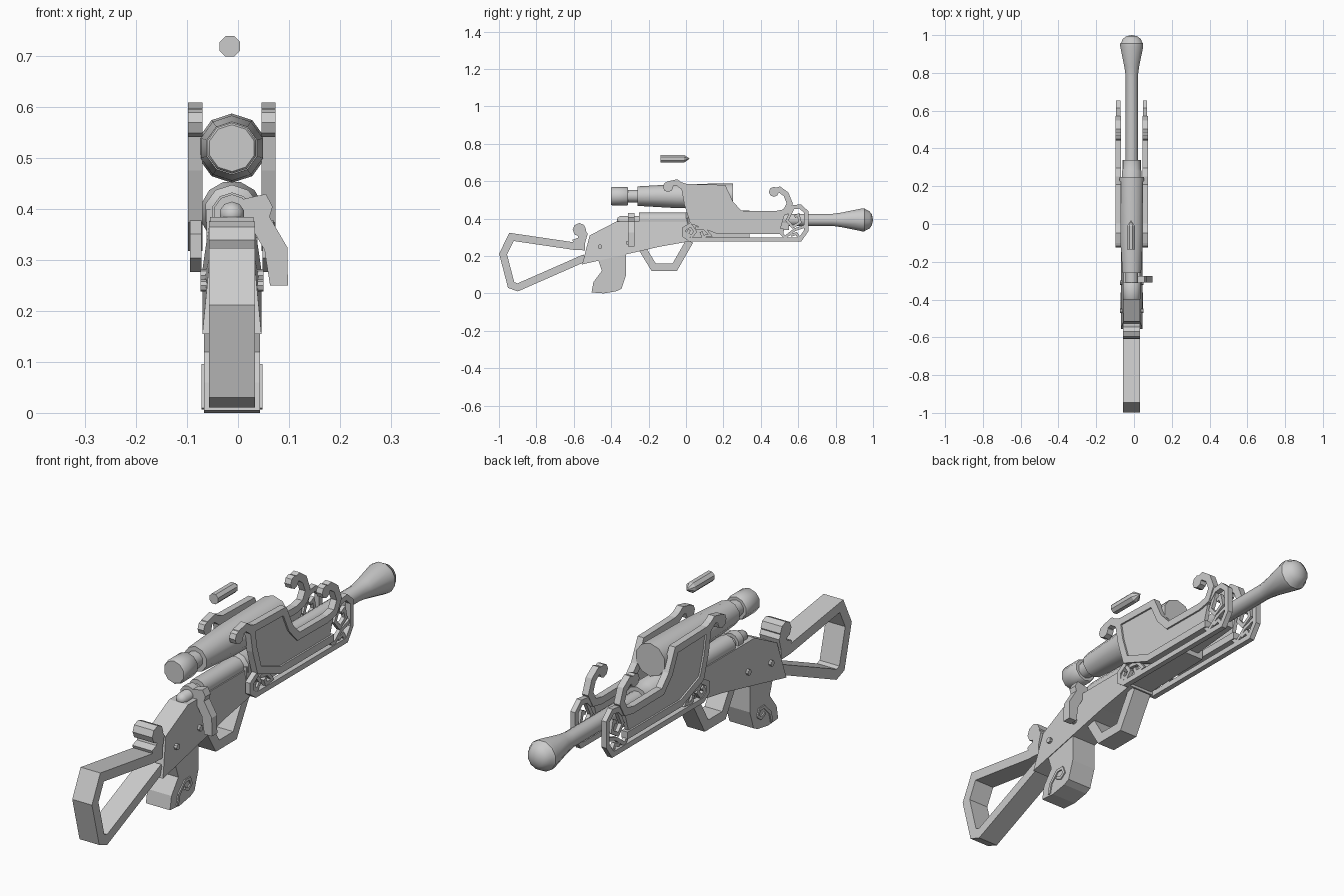
import bpy, bmesh
from math import pi, sin, cos, radians
from mathutils import Vector

cube = bpy.data.objects.get("Cube")
if cube:
    bpy.data.objects.remove(cube)

UNIT = 0.01      # profile points are in hundredths, as (y, z)
MID = -0.012     # x of the symmetry plane

grey = bpy.data.materials.new("plain_grey")
grey.use_nodes = True
tone = (0.6, 0.6, 0.6, 1)
grey.diffuse_color = tone
grey.node_tree.nodes["Principled BSDF"].inputs["Base Color"].default_value = tone


def finish(name, bm, smooth=False):
    bmesh.ops.remove_doubles(bm, verts=bm.verts, dist=1e-5)
    bmesh.ops.recalc_face_normals(bm, faces=bm.faces)
    mesh = bpy.data.meshes.new(name)
    bm.to_mesh(mesh)
    bm.free()
    mesh.materials.append(grey)
    obj = bpy.data.objects.new(name, mesh)
    bpy.context.collection.objects.link(obj)
    if smooth:
        bpy.ops.object.select_all(action='DESELECT')
        obj.select_set(True)
        bpy.context.view_layer.objects.active = obj
        bpy.ops.object.shade_smooth_by_angle(angle=radians(40))
    return obj


def slab(name, points, x0, x1):
    """Side profile extruded across x."""
    bm = bmesh.new()
    a, b = [[bm.verts.new((x, y * UNIT, z * UNIT)) for y, z in points] for x in (x0, x1)]
    bm.faces.new(a)
    bm.faces.new(b)
    n = len(a)
    for i in range(n):
        j = (i + 1) % n
        bm.faces.new((a[i], a[j], b[j], b[i]))
    return finish(name, bm)


def ribbon(name, points, width, x0, x1, closed=False):
    """Strip of constant width along a side path, extruded across x."""
    pts = [Vector(p) for p in points]
    n = len(pts)
    bm = bmesh.new()
    rings = []
    for i, p in enumerate(pts):
        before = pts[i - 1] if i or closed else p
        after = pts[(i + 1) % n] if i < n - 1 or closed else p
        d1 = (p - before).normalized()
        d2 = (after - p).normalized()
        t = (d1 + d2).normalized()
        side = Vector((-t.y, t.x))
        d = d2 if d2.length else d1
        side *= width / 2 / max(0.6, t.dot(d))
        q, r = p + side, p - side
        corners = ((x0, q), (x1, q), (x1, r), (x0, r))
        rings.append([bm.verts.new((x, c.x * UNIT, c.y * UNIT)) for x, c in corners])
    for i in range(n if closed else n - 1):
        a, b = rings[i], rings[(i + 1) % n]
        for k in range(4):
            m = (k + 1) % 4
            bm.faces.new((a[k], a[m], b[m], b[k]))
    if not closed:
        bm.faces.new(rings[0])
        bm.faces.new(rings[-1])
    return finish(name, bm)


def lathe(name, profile, height, sides=10, x=MID, smooth=True):
    """Turned part along y from (y, radius) pairs."""
    bm = bmesh.new()
    rings = []
    for y, r in profile:
        angles = [2 * pi * (k + 0.5) / sides for k in range(sides)]
        rings.append([bm.verts.new((x + r * UNIT * cos(t), y * UNIT,
                                    height + r * UNIT * sin(t))) for t in angles])
    for a, b in zip(rings, rings[1:]):
        for k in range(sides):
            m = (k + 1) % sides
            bm.faces.new((a[k], a[m], b[m], b[k]))
    for ring in (rings[0], rings[-1]):
        bm.faces.new(ring)
    # collapse pointed ends cleanly
    bmesh.ops.dissolve_degenerate(bm, dist=1e-5, edges=bm.edges)
    return finish(name, bm, smooth)


def disc(y, z, r, sides=8):
    return [(y + r * cos(2 * pi * k / sides), z + r * sin(2 * pi * k / sides))
            for k in range(sides)]


def centred(maker, name, points, half, *extra, **more):
    args = [*extra, MID - half, MID + half]
    return maker(name, points, *args, **more)


# Open shoulder stock with a curled cheek hook
centred(ribbon, "stock_frame", [(-54, 19), (-90, 3.2), (-93.5, 4.5), (-97.8, 21),
        (-93.3, 30.2), (-60, 25.3), (-54, 25)], 0.045, 4)
centred(ribbon, "stock_hook", [(-60, 26.5), (-56, 28), (-55, 31.5), (-56.5, 34)], 0.045, 4.5)
centred(slab, "stock_hook_curl", disc(-57, 34, 3.6), 0.045)

# Receiver body, narrower along its top
body = centred(slab, "receiver_body", [(-55.5, 15.5), (-51.5, 31), (-37, 38.5), (3, 38.5),
               (3, 28), (-14, 25)], 0.058)
for v in body.data.vertices:
    if v.co.z > 0.3:
        v.co.x = MID + (v.co.x - MID) * 0.74

# Grip and trigger guard
centred(slab, "grip", [(-47, 18), (-32, 22), (-32, 10), (-34.5, 2.5), (-37, 1.2), (-44, 0),
        (-50.5, 0.5), (-49.5, 6), (-45, 12)], 0.055)
centred(ribbon, "trigger_guard", [(-24, 25), (-17.3, 14), (-6, 14), (2, 28)], 0.04, 4)

# Forestock under the barrel
centred(slab, "forestock", [(0, 29), (0, 40), (34, 40), (34, 30)], 0.05)
centred(slab, "forestock_tip", [(34, 32), (34, 40), (55, 39), (55, 34)], 0.028)

# Barrel with flared muzzle and rounded end
lathe("barrel", [(30, 3.3), (78, 3.3), (83, 4), (94, 6.3), (95.5, 6.3), (96, 5.8),
      (98, 4.9), (99.4, 3), (100, 0)], 0.393, 12)
lathe("receiver_tube", [(-25, 4), (0, 4), (1, 5.5), (28, 5.5), (29, 5), (34, 5)], 0.393)
lathe("bolt_plug", [(-37, 0), (-36.5, 1.5), (-35, 2.5), (-24, 2.5)], 0.39)
lathe("bolt_collar", [(-31, 3.6), (-27.5, 3.6)], 0.393)

# Bolt handle, cranked down to the left
bm = bmesh.new()
outline = [(1, 42), (5.5, 43), (6.8, 40.5), (6.2, 38.5), (9.7, 32.5), (9.8, 25), (6.3, 25),
           (5.2, 32), (2, 37.5)]
face = bm.faces.new([bm.verts.new((x * UNIT, -0.31, z * UNIT)) for x, z in outline])
moved = bmesh.ops.extrude_face_region(bm, geom=[face])["geom"]
bmesh.ops.translate(bm, vec=(0, 0.035, 0),
                    verts=[g for g in moved if isinstance(g, bmesh.types.BMVert)])
finish("bolt_handle", bm)

# Scope
lathe("scope_eyepiece", [(-40, 4.6), (-39.5, 5), (-31.5, 5), (-31, 4.6)], 0.52)
lathe("scope_neck", [(-32, 3.4), (-25, 3.4)], 0.52)
lathe("scope_tube", [(-26, 5.2), (-5, 6.4), (25, 6.8)], 0.52)

# Loose cartridge above
lathe("cartridge", [(-13.5, 2.2), (-1, 2.2), (2, 0)], 0.72, 8, -0.016, False)

# Ornamental side plates, scrollwork and grip curls, on both sides
plate = [(0, 57), (20, 57), (24, 48), (29, 43), (53, 43), (50, 33), (17, 33), (3, 38), (0, 48)]
rear_rim = [(-10.5, 56), (-9, 58.5), (-5, 59.4), (-1, 56.5), (0.5, 48), (3.5, 38.5),
            (17, 33.3), (52, 33.3)]
top_rim = [(-3, 58), (0, 57), (20, 56.5), (24, 48), (29, 42.7), (48, 42.5), (53, 43.5),
           (55.5, 48), (53.5, 53), (50, 55.5), (47, 54.5)]
lower_frame = [(54, 43), (57, 46), (61, 46.5), (64.3, 43.5), (64.3, 33.5), (61, 28.8),
               (2, 28.8), (-1, 31), (-1, 34.5), (3, 37)]
scrolls = {
    "front_upper_scroll": [(57, 45), (54, 39), (57, 35.5), (61, 38), (60, 42), (58, 41)],
    "front_lower_scroll": [(64, 36), (58, 34), (53, 30), (50, 33)],
    "front_inner_scroll": [(61, 29), (59, 32), (56, 31)],
    "rear_scroll": [(3, 36), (5, 33), (3, 30.5), (0.5, 32), (2, 34)],
    "rear_tail_scroll": [(5, 35), (10, 34.5), (13, 31), (9, 30.5), (8, 33)],
}
curl = [(-46, 0.8), (-45, 5), (-41, 9), (-38, 9), (-37, 6.5), (-39, 5), (-41.5, 6.2)]

for side, s in (("left", 1), ("right", -1)):
    def at(offset):
        return MID + s * offset
    rim = (at(0.058), at(0.086))
    slab(side + "_plate_panel", plate, at(0.062), at(0.079))
    ribbon(side + "_plate_rear_rim", rear_rim, 3, *rim)
    ribbon(side + "_plate_top_rim", top_rim, 3, *rim)
    slab(side + "_rear_curl_end", disc(-9.6, 57, 2.8), *rim)
    slab(side + "_front_curl_end", disc(47, 54.3, 2.7), *rim)
    ribbon(side + "_lower_frame", lower_frame, 2.2, at(0.06), at(0.082))
    for name, path in scrolls.items():
        ribbon(side + "_" + name, path, 1.5, at(0.063), at(0.079))
    ribbon(side + "_grip_curl", curl, 1.2, at(0.05), at(0.06))
    for label, y, z in (("rear", -46, 25), ("front", -31, 27)):
        slab(side + "_" + label + "_rivet", disc(y, z, 1.2), at(0.05), at(0.062))
